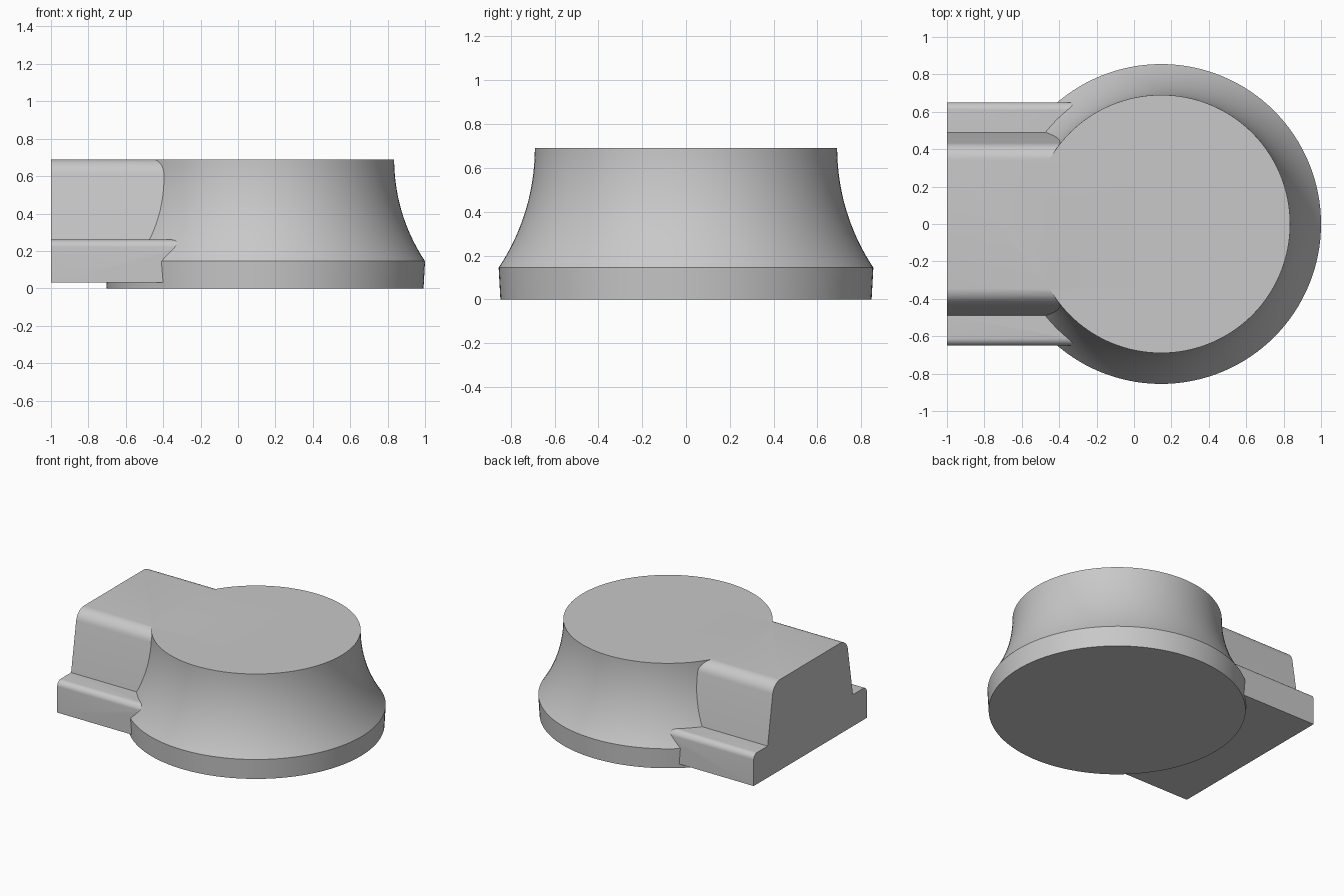
import bpy, bmesh, math
from mathutils import Vector

cube = bpy.data.objects.get("Cube")
if cube:
    bpy.data.objects.remove(cube, do_unlink=True)

HEIGHT = 0.69
AXIS_X = 0.145

grey = bpy.data.materials.new("light_grey")
grey.use_nodes = True
colour = (0.58, 0.58, 0.58, 1)
grey.diffuse_color = colour
grey.node_tree.nodes["Principled BSDF"].inputs["Base Color"].default_value = colour


def make_object(name, bm):
    bmesh.ops.recalc_face_normals(bm, faces=bm.faces)
    mesh = bpy.data.meshes.new(name)
    bm.to_mesh(mesh)
    bm.free()
    mesh.materials.append(grey)
    obj = bpy.data.objects.new(name, mesh)
    bpy.context.collection.objects.link(obj)
    return obj


def lathe(name, profile, segments=128):
    bm = bmesh.new()
    rings = []
    for radius, z in profile:
        rings.append([bm.verts.new((AXIS_X + radius * math.cos(a), radius * math.sin(a), z))
                      for a in (math.tau * i / segments for i in range(segments))])
    for low, high in zip(rings, rings[1:]):
        for i in range(segments):
            j = (i + 1) % segments
            bm.faces.new((low[i], low[j], high[j], high[i]))
    bm.faces.new(rings[0])
    bm.faces.new(rings[-1])
    return make_object(name, bm)


def fillet(before, corner, after, radius, steps=8):
    """Points of a round that replaces a corner of a flat profile."""
    before, corner, after = Vector(before), Vector(corner), Vector(after)
    d1, d2 = (before - corner).normalized(), (after - corner).normalized()
    half = d1.angle(d2) / 2
    centre = corner + (d1 + d2).normalized() * radius / math.sin(half)
    reach = radius / math.tan(half)
    start, end = corner + d1 * reach - centre, corner + d2 * reach - centre
    turn = start.angle(end)
    return [tuple(centre + (start * math.sin(turn * (1 - k / steps))
                            + end * math.sin(turn * k / steps)) / math.sin(turn))
            for k in range(steps + 1)]


# Round body: short rim, then a concave arc that ends upright at the top
RIM_R, RIM_Z, TOP_R = 0.855, 0.145, 0.69
rise = HEIGHT - RIM_Z
arc = ((RIM_R - TOP_R) ** 2 + rise ** 2) / (2 * (RIM_R - TOP_R))
profile = [(0.847, 0)]
for k in range(25):
    dz = rise * (1 - k / 24)
    profile.append((TOP_R + arc - math.sqrt(arc ** 2 - dz ** 2), HEIGHT - dz))
body = lathe("round_body", profile)

# Side block: stepped section with rounded shoulders, mirrored across y
foot, step = (0.65, 0.03), (0.65, 0.26)
wall_foot, wall_top, middle = (0.49, 0.26), (0.42, HEIGHT), (0, HEIGHT)
half = [foot] + fillet(foot, step, wall_foot, 0.04) + [wall_foot]
half += fillet(wall_foot, wall_top, middle, 0.09)
section = half + [(-y, z) for y, z in reversed(half)]

bm = bmesh.new()
end_face = bm.faces.new([bm.verts.new((-1, y, z)) for y, z in section])
extruded = bmesh.ops.extrude_face_region(bm, geom=[end_face], use_keep_orig=True)
moved = [v for v in extruded["geom"] if isinstance(v, bmesh.types.BMVert)]
bmesh.ops.translate(bm, verts=moved, vec=(1 + AXIS_X, 0, 0))
block = make_object("side_block", bm)

# Join both parts into one solid
join = body.modifiers.new("join_block", 'BOOLEAN')
join.operation = 'UNION'
join.solver = 'EXACT'
join.object = block
bpy.context.view_layer.objects.active = body
body.select_set(True)
bpy.ops.object.modifier_apply(modifier=join.name)
bpy.data.objects.remove(block, do_unlink=True)
bpy.ops.object.shade_smooth_by_angle(angle=math.radians(25))
